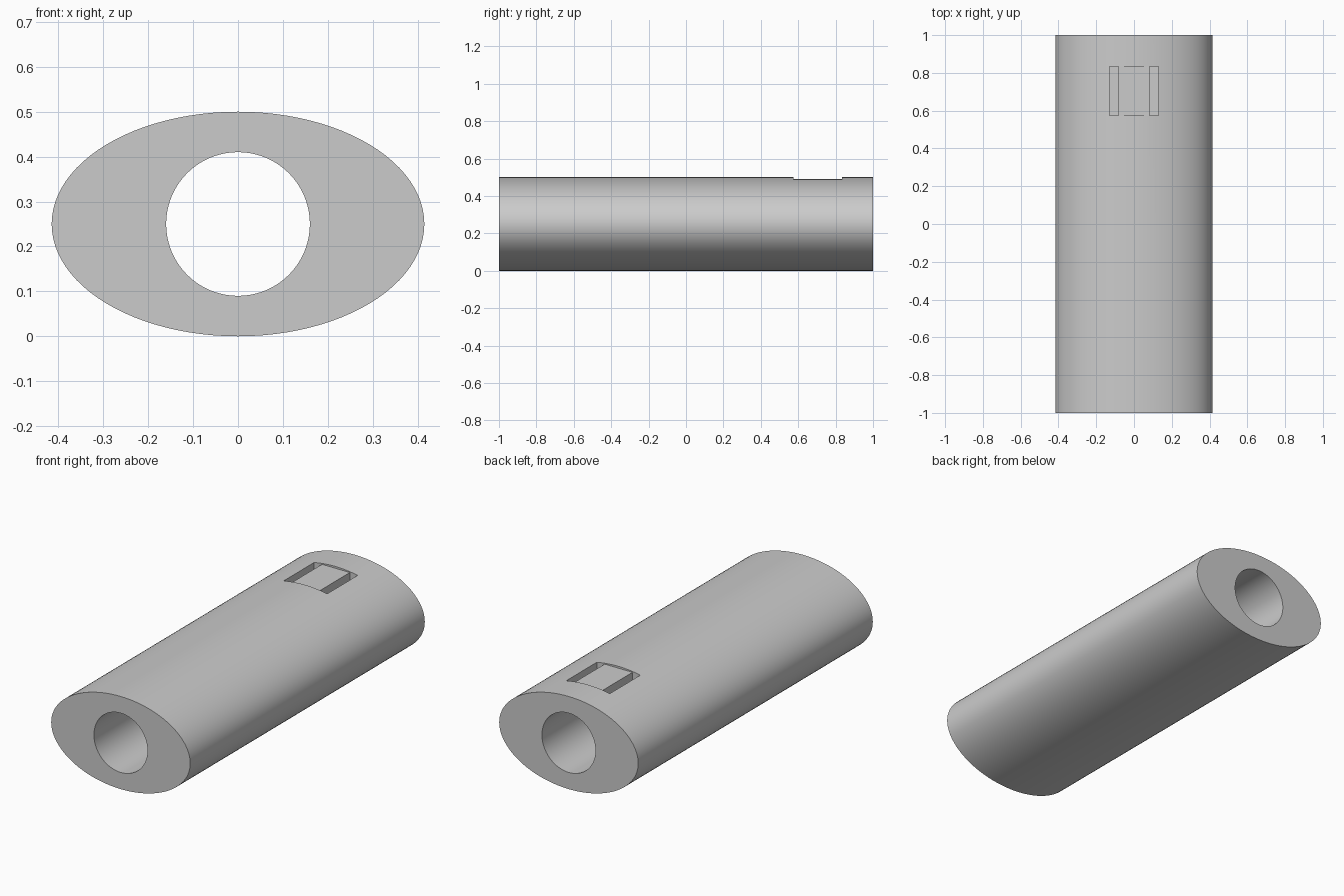
import bpy
import bmesh
from math import cos, sin, tau, radians

cube = bpy.data.objects.get("Cube")
if cube:
    bpy.data.objects.remove(cube)

SEGMENTS = 96
MID_Z = 0.25

grey = bpy.data.materials.new("plain grey")
grey.use_nodes = True
grey.diffuse_color = (0.6, 0.6, 0.6, 1)
grey.node_tree.nodes["Principled BSDF"].inputs["Base Color"].default_value = grey.diffuse_color


def make_object(name, bm):
    bmesh.ops.recalc_face_normals(bm, faces=bm.faces)
    mesh = bpy.data.meshes.new(name)
    bm.to_mesh(mesh)
    bm.free()
    mesh.materials.append(grey)
    obj = bpy.data.objects.new(name, mesh)
    bpy.context.collection.objects.link(obj)
    return obj


def box(bm, low, high):
    verts = bmesh.ops.create_cube(bm, size=1)["verts"]
    for v in verts:
        v.co = [h if c > 0 else l for c, l, h in zip(v.co, low, high)]


# Oval handle with a round bore along its length
bm = bmesh.new()


def ring(rx, rz, y):
    return [bm.verts.new((rx * cos(tau * i / SEGMENTS), y, MID_Z + rz * sin(tau * i / SEGMENTS)))
            for i in range(SEGMENTS)]


loops = [ring(0.415, 0.25, -1), ring(0.415, 0.25, 1), ring(0.16, 0.16, 1), ring(0.16, 0.16, -1)]
for a, b in zip(loops, loops[1:] + loops[:1]):
    for i in range(SEGMENTS):
        j = (i + 1) % SEGMENTS
        bm.faces.new((a[i], a[j], b[j], b[i]))
handle = make_object("oval_handle", bm)

# Shallow recess with a deeper groove down each side
bm = bmesh.new()
box(bm, (-0.13, 0.575, 0.49), (0.13, 0.835, 0.6))
recess_cutter = make_object("recess_cutter", bm)
bm = bmesh.new()
for low_x, high_x in ((-0.13, -0.083), (0.083, 0.13)):
    box(bm, (low_x, 0.575, 0.43), (high_x, 0.835, 0.6))
groove_cutter = make_object("groove_cutter", bm)

bpy.context.view_layer.objects.active = handle
for cutter in (recess_cutter, groove_cutter):
    cutter.hide_render = True
    cut = handle.modifiers.new(cutter.name, "BOOLEAN")
    cut.operation = "DIFFERENCE"
    cut.solver = "EXACT"
    cut.object = cutter
    bpy.ops.object.modifier_apply(modifier=cut.name)
    bpy.data.objects.remove(cutter)

# Smooth curved walls, crisp rims and pocket edges
bpy.ops.object.select_all(action="DESELECT")
handle.select_set(True)
bpy.ops.object.shade_smooth_by_angle(angle=radians(30))
